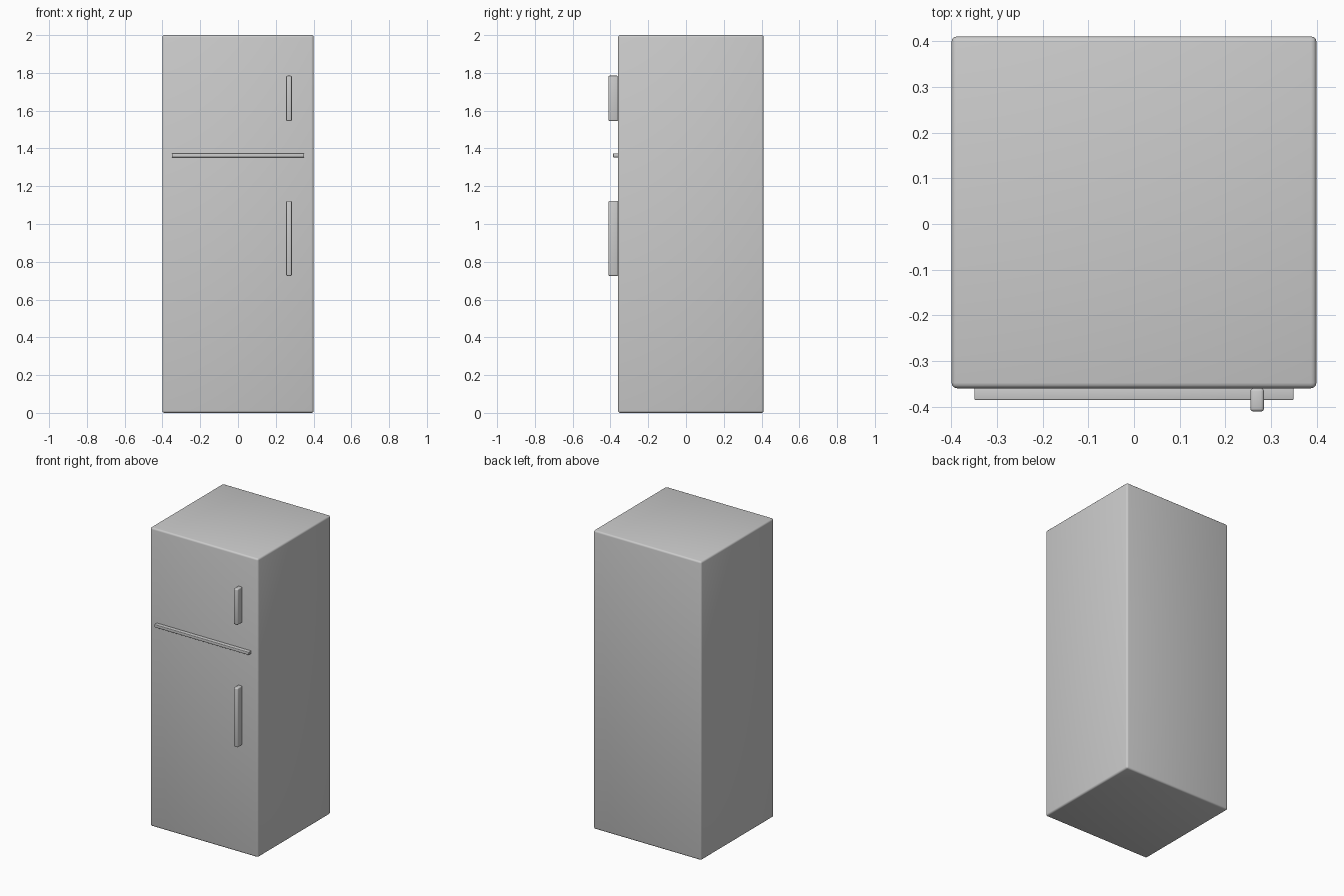
import bpy

if "Cube" in bpy.data.objects:
    bpy.data.objects.remove(bpy.data.objects["Cube"])


def rounded_box(name, lo, hi, radius):
    """Box between two corners with rounded edges."""
    bpy.ops.mesh.primitive_cube_add(size=1, location=[(a + b) / 2 for a, b in zip(lo, hi)])
    ob = bpy.context.object
    ob.name = name
    ob.scale = [b - a for a, b in zip(lo, hi)]
    bpy.ops.object.transform_apply(location=False, rotation=False, scale=True)
    bev = ob.modifiers.new("rounding", 'BEVEL')
    bev.width = radius
    bev.segments = 3
    bpy.ops.object.modifier_apply(modifier=bev.name)
    bpy.ops.object.shade_smooth_by_angle()
    return ob


FRONT = -0.36  # y of the door face

# Cabinet
rounded_box("cabinet", (-0.4, FRONT, 0), (0.4, 0.411, 2), 0.012)

# Strip dividing the freezer and fridge doors
rounded_box("door_divider", (-0.35, -0.386, 1.353), (0.35, FRONT + 0.003, 1.373), 0.003)

# Vertical door handles
for name, z0, z1 in (("freezer_handle", 1.545, 1.785), ("fridge_handle", 0.725, 1.122)):
    rounded_box(name, (0.255, -0.411, z0), (0.285, FRONT, z1), 0.007)
